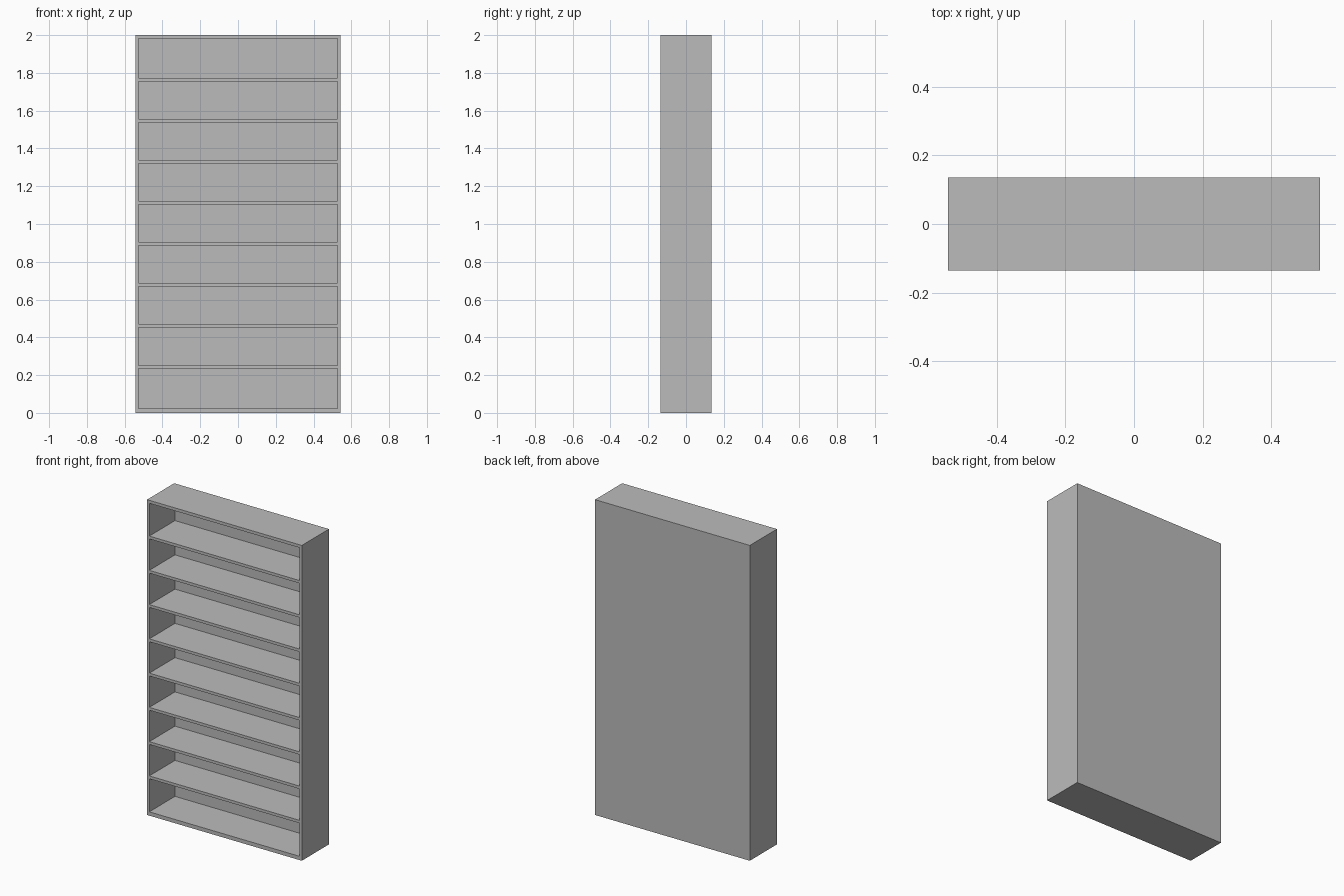
import bpy
import bmesh
from mathutils import Vector

cube = bpy.data.objects.get("Cube")
if cube:
    bpy.data.objects.remove(cube, do_unlink=True)

# Overall size and board thicknesses
WIDTH, DEPTH, HEIGHT = 1.086, 0.272, 2.0
SIDE, BACK, TOP, BOTTOM, SHELF = 0.016, 0.015, 0.019, 0.024, 0.018
SHELF_COUNT = 8
FIRST_SHELF, SHELF_STEP = 0.243, 0.2173

# One plain grey finish
grey = bpy.data.materials.new("plain_grey")
grey.use_nodes = True
colour = (0.5, 0.5, 0.5, 1.0)
grey.diffuse_color = colour
grey.node_tree.nodes["Principled BSDF"].inputs["Base Color"].default_value = colour

# Openings between the boards, from the bottom up
shelves = [FIRST_SHELF + i * SHELF_STEP for i in range(SHELF_COUNT)]
floors = [BOTTOM] + [z + SHELF / 2 for z in shelves]
ceilings = [z - SHELF / 2 for z in shelves] + [HEIGHT - TOP]
inner_x = WIDTH / 2 - SIDE

# Solid block for the case
bm = bmesh.new()
bmesh.ops.create_cube(bm, size=1)
bmesh.ops.scale(bm, vec=(WIDTH, DEPTH, HEIGHT), verts=bm.verts)
bmesh.ops.translate(bm, vec=(0, 0, HEIGHT / 2), verts=bm.verts)


def cut(position, normal):
    bmesh.ops.bisect_plane(bm, geom=bm.verts[:] + bm.edges[:] + bm.faces[:],
                           plane_co=position, plane_no=normal)


# Score the outlines of the openings
for x in (-inner_x, inner_x):
    cut((x, 0, 0), (1, 0, 0))
for z in floors + ceilings:
    cut((0, 0, z), (0, 0, 1))


def is_opening(face):
    centre = face.calc_center_median()
    return (face.normal.y < -0.9 and abs(centre.x) < inner_x
            and any(a < centre.z < b for a, b in zip(floors, ceilings)))


# Push each opening back to the rear panel
bm.normal_update()
for face in [f for f in bm.faces if is_opening(f)]:
    pushed = bmesh.ops.extrude_face_region(bm, geom=[face])["geom"]
    verts = [v for v in pushed if isinstance(v, bmesh.types.BMVert)]
    bmesh.ops.translate(bm, vec=Vector((0, DEPTH - BACK, 0)), verts=verts)
    if face.is_valid:
        bmesh.ops.delete(bm, geom=[face], context="FACES_ONLY")
bmesh.ops.recalc_face_normals(bm, faces=bm.faces)

# Open bookcase
mesh = bpy.data.meshes.new("bookcase")
bm.to_mesh(mesh)
bm.free()
mesh.materials.append(grey)
bookcase = bpy.data.objects.new("bookcase", mesh)
bpy.context.collection.objects.link(bookcase)
